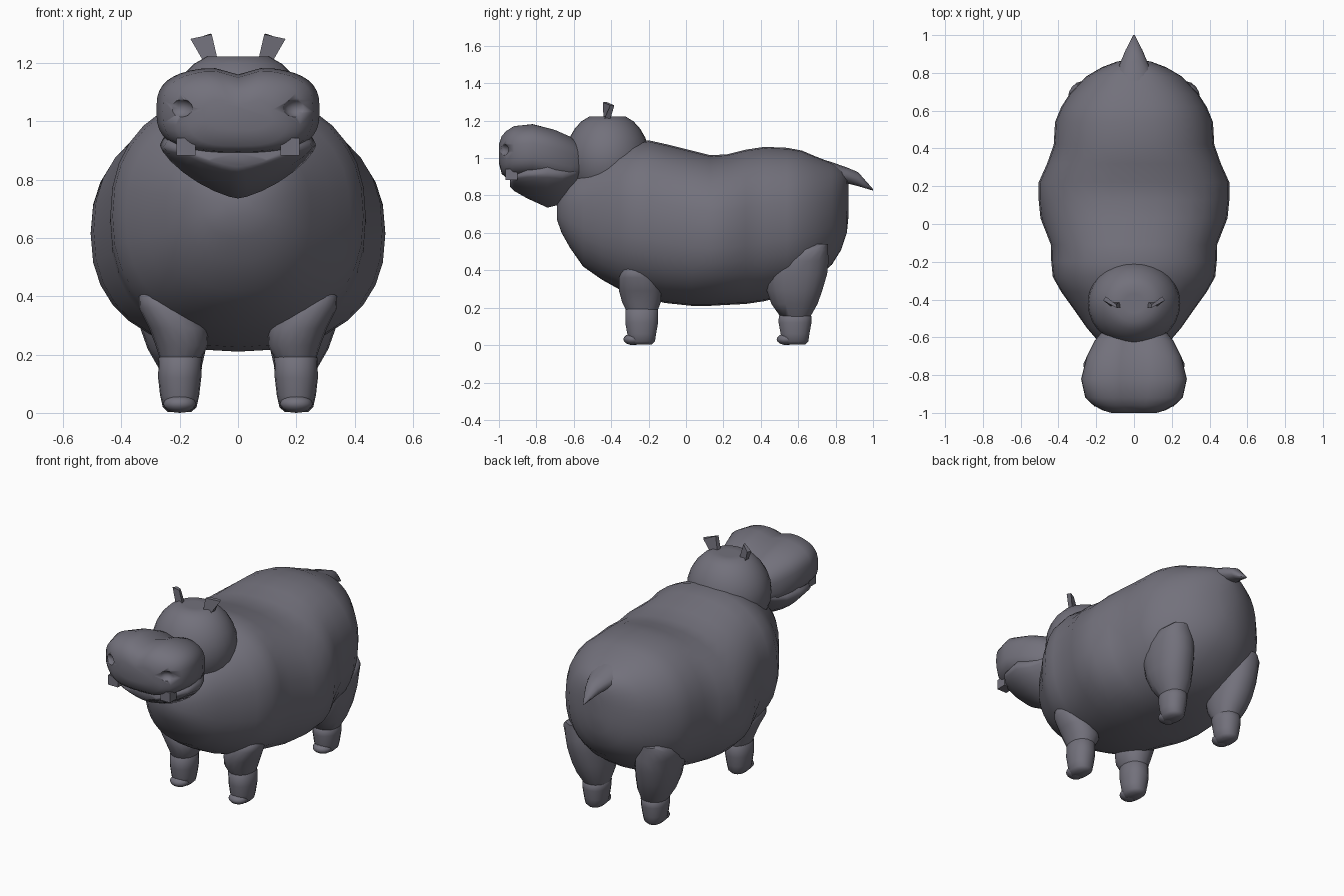
import bpy, bmesh, math
from mathutils import Vector

hide = bpy.data.materials.new("grey hide")
hide.diffuse_color = (0.17, 0.165, 0.2, 1)


def finish(name, bm, angle=55):
    """Turn a bmesh into a named, smooth shaded object."""
    bmesh.ops.recalc_face_normals(bm, faces=bm.faces)
    me = bpy.data.meshes.new(name)
    bm.to_mesh(me)
    bm.free()
    ob = bpy.data.objects.new(name, me)
    bpy.context.collection.objects.link(ob)
    me.materials.append(hide)
    bpy.ops.object.select_all(action='DESELECT')
    ob.select_set(True)
    bpy.context.view_layer.objects.active = ob
    bpy.ops.object.shade_smooth_by_angle(angle=math.radians(angle))
    return ob


def skin(name, rings, angle=55):
    """Bridge rings of points and close both ends."""
    bm = bmesh.new()
    loops = [[bm.verts.new(p) for p in r] for r in rings]
    n = len(loops[0])
    for a, b in zip(loops, loops[1:]):
        for i in range(n):
            j = (i + 1) % n
            bm.faces.new((a[i], a[j], b[j], b[i]))
    bm.faces.new(loops[0])
    bm.faces.new(loops[-1])
    return finish(name, bm, angle)


def oval(n, power):
    """Points of a superellipse of radius 1."""
    pts = []
    for i in range(n):
        t = 2 * math.pi * i / n
        c, s = math.cos(t), math.sin(t)
        pts.append((math.copysign(abs(c) ** (2 / power), c),
                    math.copysign(abs(s) ** (2 / power), s)))
    return pts


def loft_y(name, rows, power=2.0, n=28, groove=0.0):
    """Rows are (y, bottom z, top z, half width)."""
    rings = []
    for y, lo, hi, w in rows:
        ring = []
        for u, v in oval(n, power):
            z = (lo + hi) / 2 + v * (hi - lo) / 2
            if v > 0:
                z -= groove * math.exp(-(u * w / 0.05) ** 2)
            ring.append((u * w, y, z))
        rings.append(ring)
    return skin(name, rings)


def loft_z(name, rows, side, n=18):
    """Rows are (z, centre x, centre y, x radius, y radius)."""
    return skin(name, [[(side * (cx + u * rx), cy + v * ry, z) for u, v in oval(n, 2.2)]
                       for z, cx, cy, rx, ry in rows])


def ball(name, centre, radii, top=None, seg=28):
    bm = bmesh.new()
    bmesh.ops.create_uvsphere(bm, u_segments=seg, v_segments=seg // 2, radius=1)
    for v in bm.verts:
        v.co = Vector([c + r * p for c, r, p in zip(centre, radii, v.co)])
        if top is not None:
            v.co.z = min(v.co.z, top)
    return finish(name, bm)


# barrel body
loft_y("body", [
    (-0.69, 0.67, 0.75, 0.05), (-0.665, 0.60, 0.82, 0.12), (-0.62, 0.52, 0.89, 0.19),
    (-0.55, 0.42, 0.95, 0.25), (-0.45, 0.35, 1.00, 0.32), (-0.36, 0.30, 1.05, 0.385),
    (-0.28, 0.27, 1.08, 0.43), (-0.20, 0.245, 1.095, 0.438), (-0.11, 0.225, 1.075, 0.44),
    (0.03, 0.21, 1.04, 0.495), (0.13, 0.21, 1.015, 0.505), (0.22, 0.215, 1.02, 0.505),
    (0.32, 0.22, 1.045, 0.46), (0.42, 0.235, 1.06, 0.425), (0.54, 0.265, 1.055, 0.418),
    (0.62, 0.30, 1.04, 0.385), (0.69, 0.35, 1.01, 0.34), (0.78, 0.43, 0.975, 0.255),
    (0.83, 0.51, 0.945, 0.17), (0.86, 0.60, 0.905, 0.09), (0.87, 0.70, 0.85, 0.03)],
    power=2.3, n=32)

# skull with a flattened crown
ball("head", (0, -0.42, 1.0), (0.245, 0.225, 0.25), top=1.222)

# upper muzzle, grooved along the middle
snout = loft_y("upper_snout", [
    (-1.0, 0.97, 1.08, 0.12), (-0.985, 0.915, 1.125, 0.17), (-0.96, 0.895, 1.15, 0.215),
    (-0.92, 0.89, 1.175, 0.258), (-0.82, 0.89, 1.185, 0.28), (-0.70, 0.87, 1.155, 0.25),
    (-0.62, 0.86, 1.12, 0.21), (-0.57, 0.88, 1.08, 0.17), (-0.50, 0.92, 1.04, 0.10)],
    power=2.9, n=40, groove=0.025)

# pointed lower jaw
loft_y("lower_jaw", [
    (-0.94, 0.845, 0.89, 0.10), (-0.92, 0.825, 0.97, 0.19), (-0.85, 0.785, 1.04, 0.255),
    (-0.74, 0.735, 1.10, 0.268), (-0.66, 0.755, 1.06, 0.23), (-0.60, 0.80, 1.04, 0.19),
    (-0.55, 0.86, 1.0, 0.12)], power=1.4, n=28)

# tail, tapering to a point
loft_y("tail", [
    (0.76, 0.86, 0.985, 0.11), (0.86, 0.865, 0.95, 0.07), (0.92, 0.85, 0.925, 0.045),
    (1.0, 0.826, 0.834, 0.004)], n=12)

for side, word in ((1, "left"), (-1, "right")):
    # nostril hollows
    cutter = ball(f"{word}_nostril_cutter", (side * 0.205, -0.99, 1.045),
                  (0.05, 0.045, 0.035), seg=16)
    cutter.hide_render = True
    cutter.display_type = 'WIRE'
    cut = snout.modifiers.new(f"{word} nostril", 'BOOLEAN')
    cut.operation = 'DIFFERENCE'
    cut.object = cutter
    cut.solver = 'EXACT'

    # blunt tusks under the lip
    skin(f"{word}_tusk", [[(side * (0.178 + u * 0.033), y, 0.912 + v * 0.03)
                           for u, v in ((-1, -1), (1, -1), (1, 1), (-1, 1))]
                          for y in (-0.965, -0.90)], 30)

    # flaring ears
    skin(f"{word}_ear", [
        [(side * x, y, z) for x, y, z in ((0.065, -0.44, 1.19), (0.11, -0.445, 1.19),
                                          (0.115, -0.41, 1.19), (0.07, -0.41, 1.19))],
        [(side * x, y, z) for x, y, z in ((0.09, -0.445, 1.298), (0.163, -0.405, 1.282),
                                          (0.15, -0.383, 1.282), (0.095, -0.425, 1.30))]], 30)

    # legs: thigh, shin and toe
    loft_z(f"front_{word}_thigh", [
        (0.18, 0.198, -0.235, 0.068, 0.083), (0.23, 0.192, -0.238, 0.09, 0.105),
        (0.29, 0.205, -0.245, 0.10, 0.115), (0.36, 0.245, -0.26, 0.095, 0.10),
        (0.40, 0.275, -0.275, 0.065, 0.065), (0.43, 0.28, -0.28, 0.03, 0.03)], side)
    loft_z(f"back_{word}_thigh", [
        (0.15, 0.198, 0.585, 0.072, 0.08), (0.22, 0.21, 0.58, 0.10, 0.125),
        (0.29, 0.222, 0.58, 0.113, 0.15), (0.38, 0.232, 0.585, 0.118, 0.172),
        (0.45, 0.24, 0.595, 0.115, 0.17), (0.51, 0.25, 0.66, 0.10, 0.10),
        (0.54, 0.25, 0.71, 0.06, 0.05)], side)
    for end, cy, top in (("front", -0.237, 0.20), ("back", 0.583, 0.165)):
        loft_z(f"{end}_{word}_foot", [
            (top + 0.005, 0.198, cy, 0.06, 0.07), (top - 0.01, 0.198, cy, 0.074, 0.088),
            (0.12, 0.20, cy, 0.074, 0.089), (0.06, 0.20, cy, 0.067, 0.078),
            (0.02, 0.20, cy, 0.058, 0.072), (0.003, 0.20, cy, 0.04, 0.055)], side)
        ball(f"{end}_{word}_toe", (side * 0.20, cy - 0.045, 0.031),
             (0.056, 0.053, 0.031), seg=16)
